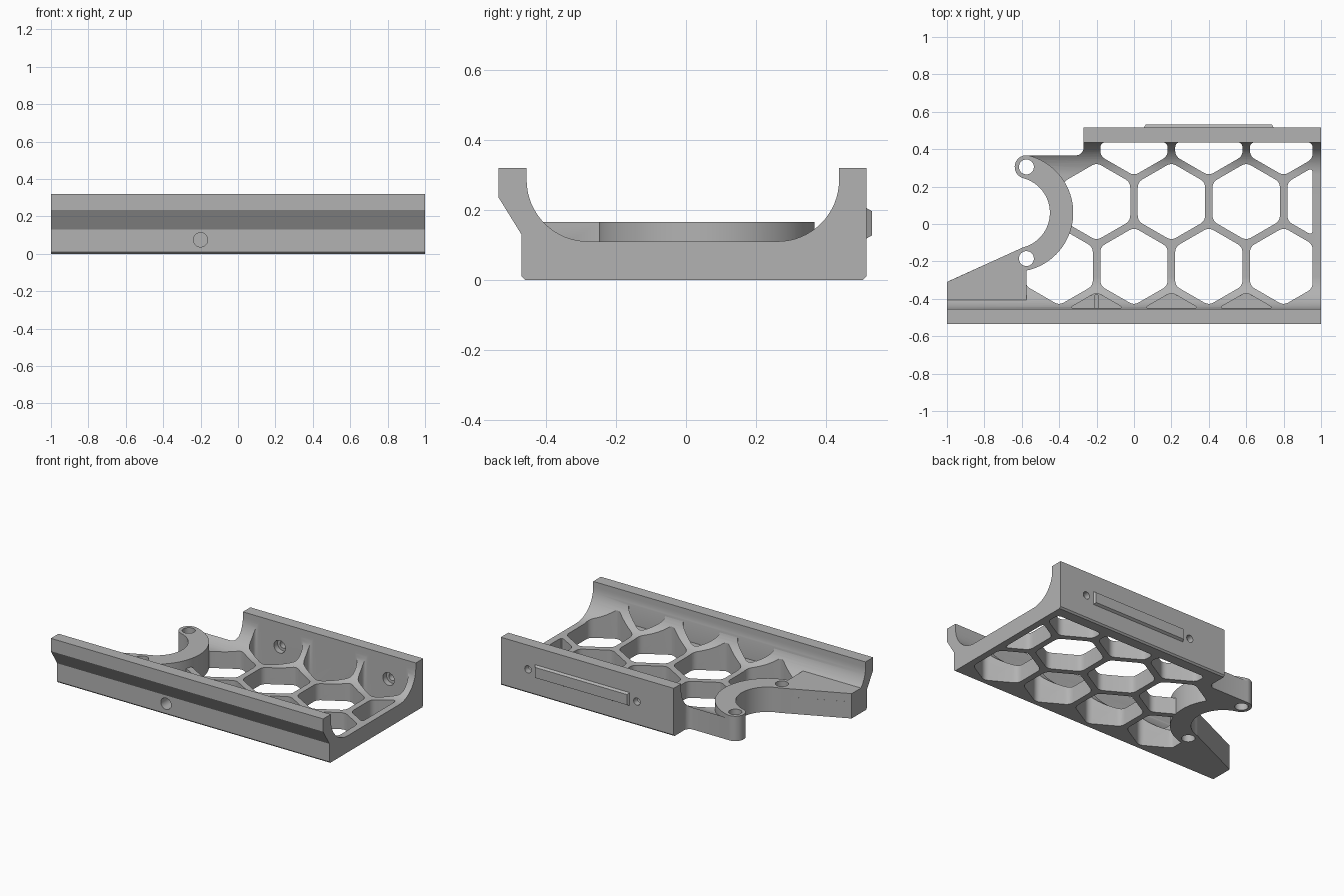
import bpy, bmesh, math
from mathutils import Vector

if "Cube" in bpy.data.objects:
    bpy.data.objects.remove(bpy.data.objects["Cube"], do_unlink=True)

grey = bpy.data.materials.new("plain grey")
grey.use_nodes = True
COLOUR = (0.45, 0.45, 0.45, 1)
grey.diffuse_color = COLOUR
grey.node_tree.nodes["Principled BSDF"].inputs["Base Color"].default_value = COLOUR


def prism(name, loops, lo, hi, axis="z"):
    """Extrude closed 2D loops along an axis."""
    place = {"z": lambda a, b, h: (a, b, h),
             "x": lambda a, b, h: (h, a, b),
             "y": lambda a, b, h: (a, h, b)}[axis]
    bm = bmesh.new()
    for loop in loops:
        low = [bm.verts.new(place(a, b, lo)) for a, b in loop]
        high = [bm.verts.new(place(a, b, hi)) for a, b in loop]
        bm.faces.new(low)
        bm.faces.new(high)
        for i in range(len(loop)):
            j = (i + 1) % len(loop)
            bm.faces.new((low[i], low[j], high[j], high[i]))
    bmesh.ops.recalc_face_normals(bm, faces=bm.faces)
    mesh = bpy.data.meshes.new(name)
    bm.to_mesh(mesh)
    bm.free()
    mesh.materials.append(grey)
    obj = bpy.data.objects.new(name, mesh)
    bpy.context.collection.objects.link(obj)
    return obj


def combine(target, other, operation):
    """Apply a boolean and discard the helper."""
    mod = target.modifiers.new("boolean", "BOOLEAN")
    mod.operation, mod.solver, mod.object = operation, "EXACT", other
    bpy.context.view_layer.objects.active = target
    bpy.ops.object.modifier_apply(modifier=mod.name)
    bpy.data.objects.remove(other, do_unlink=True)


def arc(cx, cy, r, start, end, steps=16):
    angles = [math.radians(start + (end - start) * i / steps) for i in range(steps + 1)]
    return [(cx + r * math.cos(t), cy + r * math.sin(t)) for t in angles]


def circle(cx, cy, r):
    return arc(cx, cy, r, 0, 360, 32)[:-1]


def clip(pts, axis, limit, side):
    """Keep the part of a loop where side * (p[axis] - limit) <= 0."""
    out = []
    for p, q in zip(pts, pts[1:] + pts[:1]):
        dp, dq = side * (p[axis] - limit), side * (q[axis] - limit)
        if dp <= 0:
            out.append(p)
        if dp * dq < 0:
            t = dp / (dp - dq)
            out.append(tuple(a + (b - a) * t for a, b in zip(p, q)))
    return out


def rounded(pts, r=0.03, steps=5):
    """Round the corners of a loop."""
    out = []
    for i, p in enumerate(pts):
        p, a, b = Vector(p), Vector(pts[i - 1]), Vector(pts[(i + 1) % len(pts)])
        s = p + (a - p).normalized() * min(r, (a - p).length * 0.45)
        e = p + (b - p).normalized() * min(r, (b - p).length * 0.45)
        for k in range(steps + 1):
            t = k / steps
            out.append(tuple(s * (1 - t) ** 2 + p * 2 * t * (1 - t) + e * t * t))
    return out


# Tray body: channel profile with coved inner walls
COVE = 0.175
profile = [(-0.46, 0), (0.505, 0), (0.515, 0.01), (0.515, 0.32), (0.437, 0.32)]
profile += arc(0.262, 0.285, COVE, 0, -90)
profile += arc(-0.28, 0.285, COVE, -90, -180)
profile += [(-0.455, 0.32), (-0.535, 0.32), (-0.535, 0.235), (-0.47, 0.13), (-0.47, 0.01)]
body = prism("tray_body", [profile], -1, 1, "x")

# Honeycomb openings, clipped at the rim and back wall
PITCH = 0.4
ROW = PITCH * math.sqrt(3) / 2
RADIUS = 0.18 / math.cos(math.pi / 6)


def cell(x, row):
    pts = arc(x, 0.12 + row * ROW, RADIUS, 30, 330, 5)
    pts = clip(clip(pts, 0, 0.955, 1), 1, 0.437, 1)
    return rounded(clip(pts, 1, -0.45, -1))


cells = [cell(x, 1) for x in (0, 0.4, 0.8)]
cells += [cell(x, 0) for x in (-0.2, 0.2, 0.6, 1.0)]
cells += [cell(x, -1) for x in (-0.4, 0, 0.4, 0.8)]
combine(body, prism("cell_cutter", cells, -0.1, 0.5), "DIFFERENCE")
pockets = [cell(x, -2) for x in (-0.2, 0.2, 0.6)]
combine(body, prism("pocket_cutter", pockets, 0.112, 0.5), "DIFFERENCE")

# Open left side of the tray
CX, CY, MID, HALF, SWEEP = -0.641, 0.06, 0.2537, 0.0625, 75
notch = [(-1.1, -0.355), (-0.6, -0.128)] + arc(CX, CY, MID, -SWEEP, SWEEP)
notch += [(-0.575, 0.367)] + arc(-0.31, 0.407, 0.04, -90, 0, 6)
notch += [(-0.27, 0.7), (-1.1, 0.7)]
combine(body, prism("notch_cutter", [notch], -0.1, 0.6), "DIFFERENCE")

# Raised left foot and crescent cradle
TOP = 0.165
foot = [(-1, -0.31), (-0.6, -0.128), (-0.575, -0.185), (-0.575, -0.45), (-1, -0.45)]
combine(body, prism("foot", [foot], 0, TOP), "UNION")
ends = [(CX + MID * math.cos(math.radians(s * SWEEP)),
         CY + MID * math.sin(math.radians(s * SWEEP))) for s in (1, -1)]
crescent = arc(CX, CY, MID + HALF, -SWEEP, SWEEP, 40)
crescent += arc(*ends[0], HALF, SWEEP, SWEEP + 180)[1:-1]
crescent += arc(CX, CY, MID - HALF, SWEEP, -SWEEP, 40)
crescent += arc(*ends[1], HALF, 180 - SWEEP, 360 - SWEEP)[1:-1]
combine(body, prism("crescent", [crescent], 0, TOP), "UNION")

# Screw holes: cradle ends, front wall, back wall with counterbores
combine(body, prism("cradle_holes", [circle(*e, 0.04) for e in ends], -0.1, 0.5), "DIFFERENCE")
combine(body, prism("front_hole", [circle(-0.2, 0.075, 0.038)], -0.6, -0.38, "y"), "DIFFERENCE")
for r, start in ((0.024, 0.4), (0.042, 0.4)):
    stop = 0.6 if r < 0.03 else 0.475
    holes = [circle(x, 0.16, r) for x in (0, 0.8)]
    combine(body, prism("back_holes", holes, start, stop, "y"), "DIFFERENCE")

# Chamfered strip on the back wall
strip = prism("back_strip", [[(0.05, 0.115), (0.75, 0.115), (0.75, 0.208), (0.05, 0.208)]],
              0.51, 0.531, "y")
for v in strip.data.vertices:
    if v.co.y > 0.52:
        v.co.x += 0.012 if v.co.x < 0.4 else -0.012
        v.co.z += 0.012 if v.co.z < 0.16 else -0.012

# Smooth shading with sharp edges kept
bpy.ops.object.select_all(action="DESELECT")
body.select_set(True)
bpy.context.view_layer.objects.active = body
bpy.ops.object.shade_smooth_by_angle(angle=math.radians(30))
